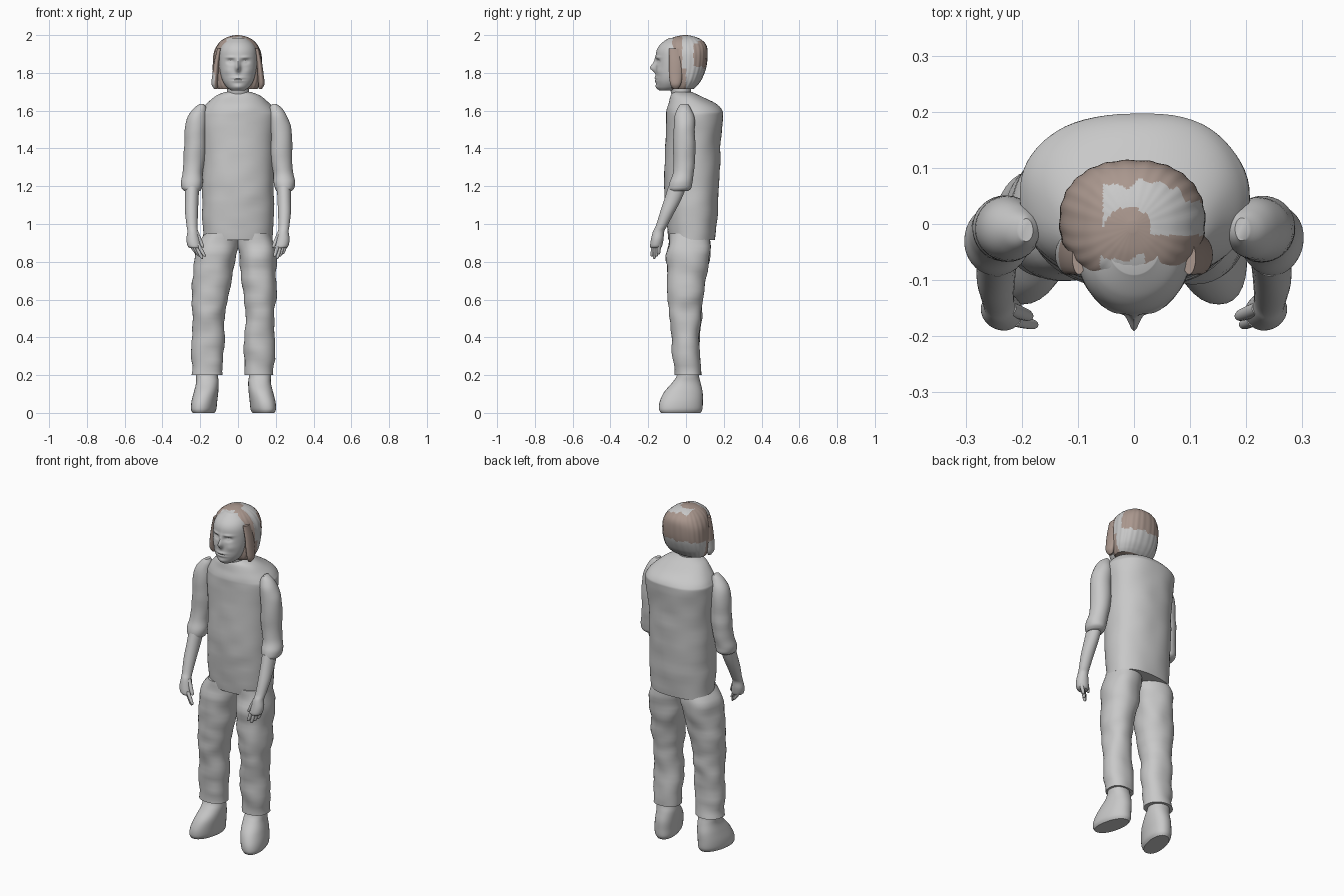
import bpy
import bmesh
import math
from mathutils import Vector, noise

default_cube = bpy.data.objects.get("Cube")
if default_cube:
    bpy.data.objects.remove(default_cube, do_unlink=True)


def make_material(name, colour):
    material = bpy.data.materials.new(name)
    material.use_nodes = True
    material.diffuse_color = (*colour, 1)
    shader = material.node_tree.nodes["Principled BSDF"]
    shader.inputs["Base Color"].default_value = (*colour, 1)
    shader.inputs["Roughness"].default_value = 0.8
    return material


GREY = make_material("plain grey", (0.58, 0.58, 0.58))
BROWN = make_material("hair brown", (0.40, 0.31, 0.27))


def spline(a, b, c, d, t):
    """Smooth blend from b to c."""
    return 0.5 * (2 * b + (c - a) * t + (2 * a - 5 * b + 4 * c - d) * t * t
                  + (3 * b - a - 3 * c + d) * t * t * t)


def refine(rings, steps):
    """Add smooth rings between the given ones."""
    result = []
    last = len(rings) - 1
    for i in range(last):
        group = [rings[max(i - 1, 0)], rings[i], rings[i + 1], rings[min(i + 2, last)]]
        for step in range(steps):
            result.append([spline(*values, step / steps) for values in zip(*group)])
    return result + [list(rings[-1])]


def loft(name, rings, segments=32, steps=5, power=2.0, lumps=0.0, shape=None, rule=None):
    """Skin rings of (x, y, z, half width, half depth) into one closed part."""
    bm = bmesh.new()
    loops = []
    for x, y, z, rx, ry in refine(rings, steps):
        loop = []
        for k in range(segments):
            angle = math.tau * k / segments
            c, s = math.cos(angle), math.sin(angle)
            point = Vector((x + rx * math.copysign(abs(c) ** (2 / power), c),
                            y + ry * math.copysign(abs(s) ** (2 / power), s), z))
            if lumps:
                wave = noise.noise(Vector((point.x * 9, point.y * 9, point.z * 14)))
                point += Vector((c, s, 0)) * wave * lumps
            if shape:
                point = shape(point, angle)
            loop.append(bm.verts.new(point))
        loops.append(loop)
    for low, high in zip(loops, loops[1:]):
        for k in range(segments):
            n = (k + 1) % segments
            bm.faces.new((low[k], low[n], high[n], high[k]))
    bm.faces.new(loops[0][::-1])
    bm.faces.new(loops[-1])
    bmesh.ops.recalc_face_normals(bm, faces=bm.faces)
    if rule:
        for face in bm.faces:
            face.material_index = rule(face.calc_center_median())
    mesh = bpy.data.meshes.new(name)
    bm.to_mesh(mesh)
    bm.free()
    mesh.materials.append(GREY)
    mesh.materials.append(BROWN)
    obj = bpy.data.objects.new(name, mesh)
    bpy.context.collection.objects.link(obj)
    bpy.ops.object.select_all(action="DESELECT")
    obj.select_set(True)
    bpy.context.view_layer.objects.active = obj
    bpy.ops.object.shade_smooth_by_angle(angle=math.radians(45))
    return obj


# Long loose shirt with sloping shoulders
loft("shirt", [
    (0, .03, .915, .185, .124), (0, .03, 1.05, .19, .136), (0, .03, 1.2, .19, .146),
    (0, .036, 1.4, .192, .146), (0, .045, 1.56, .205, .15), (0, .045, 1.6, .197, .148),
    (0, .03, 1.64, .165, .122), (0, -.005, 1.68, .115, .078), (0, -.02, 1.7, .065, .048),
], segments=64, power=2.25, lumps=.005)
loft("neck", [(0, -.02, 1.66, .062, .05), (0, -.03, 1.72, .058, .055),
              (0, -.03, 1.78, .06, .06)])

# Trousers: height, inner x, outer x for each side; depth is shared
depth = {.95: (-.085, .12), .86: (-.1, .13), .72: (-.1, .107), .6: (-.095, .09),
         .5: (-.085, .08), .35: (-.072, .074), .2: (-.06, .08)}
edges = {
    "right": [(0, -.18), (-.005, -.225), (-.035, -.24), (-.06, -.245),
              (-.07, -.237), (-.075, -.245), (-.085, -.245)],
    "left": [(0, .18), (.005, .2), (.015, .202), (.03, .2),
             (.037, .193), (.032, .195), (.04, .185)],
}
for side, spans in edges.items():
    rings = [((a + b) / 2, (front + back) / 2, z, abs(b - a) / 2, (back - front) / 2)
             for (a, b), (z, (front, back)) in zip(spans, depth.items())]
    loft(side + "_trouser_leg", rings, segments=40, power=2.2, lumps=.012)

# Soft boots, turned slightly outwards
boot = [(.012, -.028, 0, .054, .105), (.012, -.028, .02, .064, .115),
        (.01, -.025, .06, .066, .114), (.003, -.014, .11, .064, .102),
        (-.003, .002, .16, .06, .075), (0, .01, .2, .058, .058), (0, .01, .26, .056, .056)]
for side, sign, centre in (("left", 1, .117), ("right", -1, -.165)):
    def turn_toe(point, angle, sign=sign):
        point.x += sign * -.18 * point.y * max(0, 1 - point.z / .2)
        return point
    loft(side + "_boot", [(centre + sign * x, y, z, rx, ry) for x, y, z, rx, ry in boot],
         shape=turn_toe, power=2.2)

# Sleeves, forearms and hands
sleeve = [(.192, -.01, 1.635, .014, .022), (.2, -.01, 1.61, .036, .036),
          (.215, -.008, 1.56, .052, .052), (.226, -.008, 1.48, .058, .058),
          (.23, -.009, 1.36, .058, .058), (.24, -.016, 1.27, .054, .056),
          (.246, -.027, 1.22, .057, .062), (.247, -.032, 1.19, .053, .062),
          (.244, -.038, 1.175, .043, .05)]
forearm = [(.243, -.045, 1.2, .038, .048), (.245, -.07, 1.13, .036, .045),
           (.246, -.1, 1.06, .034, .038), (.243, -.13, .99, .029, .03),
           (.24, -.145, .96, .028, .03), (.238, -.152, .92, .035, .033),
           (.232, -.158, .885, .035, .032), (.228, -.16, .872, .026, .026)]


def digit(name, start, end, radius):
    """Tapered finger from start to end, with a rounded tip."""
    start, end = Vector(start), Vector(end)
    rings = []
    for t, size in ((0, 1), (.4, 1), (.75, .9), (.93, .7), (1, .25)):
        rings.append((*start.lerp(end, t), radius * size, radius * size))
    loft(name, rings, segments=14, steps=3)


for side, sign in (("left", 1), ("right", -1)):
    def mirrored(rings):
        return [(sign * ring[0], *ring[1:]) for ring in rings]
    loft(side + "_sleeve", mirrored(sleeve), segments=36, lumps=.006)
    loft(side + "_forearm", mirrored(forearm), segments=28)
    inward = .012 if side == "left" else .03
    for i in range(4):
        across = i / 3
        digit(f"{side}_finger_{i + 1}",
              (sign * (.213 + .042 * across), -.172 + .03 * across, .895),
              (sign * (.205 + .042 * across - inward), -.18 + .035 * across,
               .815 + .012 * abs(i - 1)), .0105)
    digit(side + "_thumb", (sign * .222, -.15, .96), (sign * .185, -.165, .875), .012)

# Face bumps: x, z, half width, half height, outward push
features = [(0, 1.825, .013, .02, .026), (0, 1.85, .010, .03, .011), (0, 1.772, .03, .008, .006),
            (0, 1.757, .026, .007, .005), (0, 1.765, .03, .003, -.005), (0, 1.725, .03, .015, .008),
            (.038, 1.86, .02, .012, -.014), (.038, 1.858, .011, .006, .007),
            (.04, 1.882, .024, .007, .006), (.055, 1.81, .022, .02, .005)]


def sculpt_face(point, angle):
    if point.y < -.06:
        push = 0
        for x, z, width, height, amount in features:
            for centre in {x, -x}:
                push += amount * math.exp(-((point.x - centre) / width) ** 2
                                          - ((point.z - z) / height) ** 2)
        point.y -= push
    return point


loft("face", [
    (0, -.1, 1.706, .035, .04), (0, -.09, 1.725, .06, .062), (0, -.08, 1.76, .082, .08),
    (0, -.07, 1.81, .095, .089), (0, -.06, 1.87, .1, .1), (0, -.055, 1.92, .097, .1),
    (0, -.05, 1.955, .08, .082), (0, -.04, 1.985, .045, .05),
], segments=128, steps=12, shape=sculpt_face)


# Hair: a brown cap with bare grey patches
def comb(point, angle):
    ridge = 1 + .008 * math.sin(24 * angle)
    return Vector((point.x * ridge - .003, point.y * ridge, point.z))


def hair_colour(p):
    jagged = .006 * math.sin(70 * p.x) + .004 * math.sin(160 * p.x)
    nape = p.y > .0 and p.z < 1.83 + jagged
    side_band = p.x > .03 and -.02 < p.y < .04 and p.z > 1.82
    arch = (p.x + .01) ** 2 + (p.y + .015) ** 2 < .045 ** 2
    crown = -.055 < p.x and -.02 < p.y < .072 + jagged and p.z > 1.955 and not arch
    fringe = -.06 < p.x < .02 and p.y < -.06 + jagged and p.z > 1.9
    return 0 if nape or side_band or crown or fringe else 1


loft("hair", [
    (0, -.02, 1.715, .105, .06), (0, -.014, 1.735, .117, .075), (0, -.005, 1.77, .127, .09),
    (0, .004, 1.83, .13, .103), (0, .006, 1.9, .126, .108), (0, 0, 1.945, .108, .108),
    (0, -.004, 1.975, .08, .086), (0, -.005, 1.992, .046, .05), (0, -.005, 2, .008, .01),
], segments=128, steps=9, power=2.3, shape=comb, rule=hair_colour)

# Loose locks beside the cheeks
for side, sign in (("left", 1), ("right", -1)):
    loft(side + "_lock", [
        (sign * .118, -.055, 1.715, .008, .012), (sign * .124, -.055, 1.74, .016, .028),
        (sign * .12, -.055, 1.79, .016, .035), (sign * .112, -.055, 1.86, .014, .035),
        (sign * .098, -.06, 1.93, .012, .03)],
        segments=20, rule=lambda p: 0 if p.x < -.122 and p.z < 1.8 else 1)
